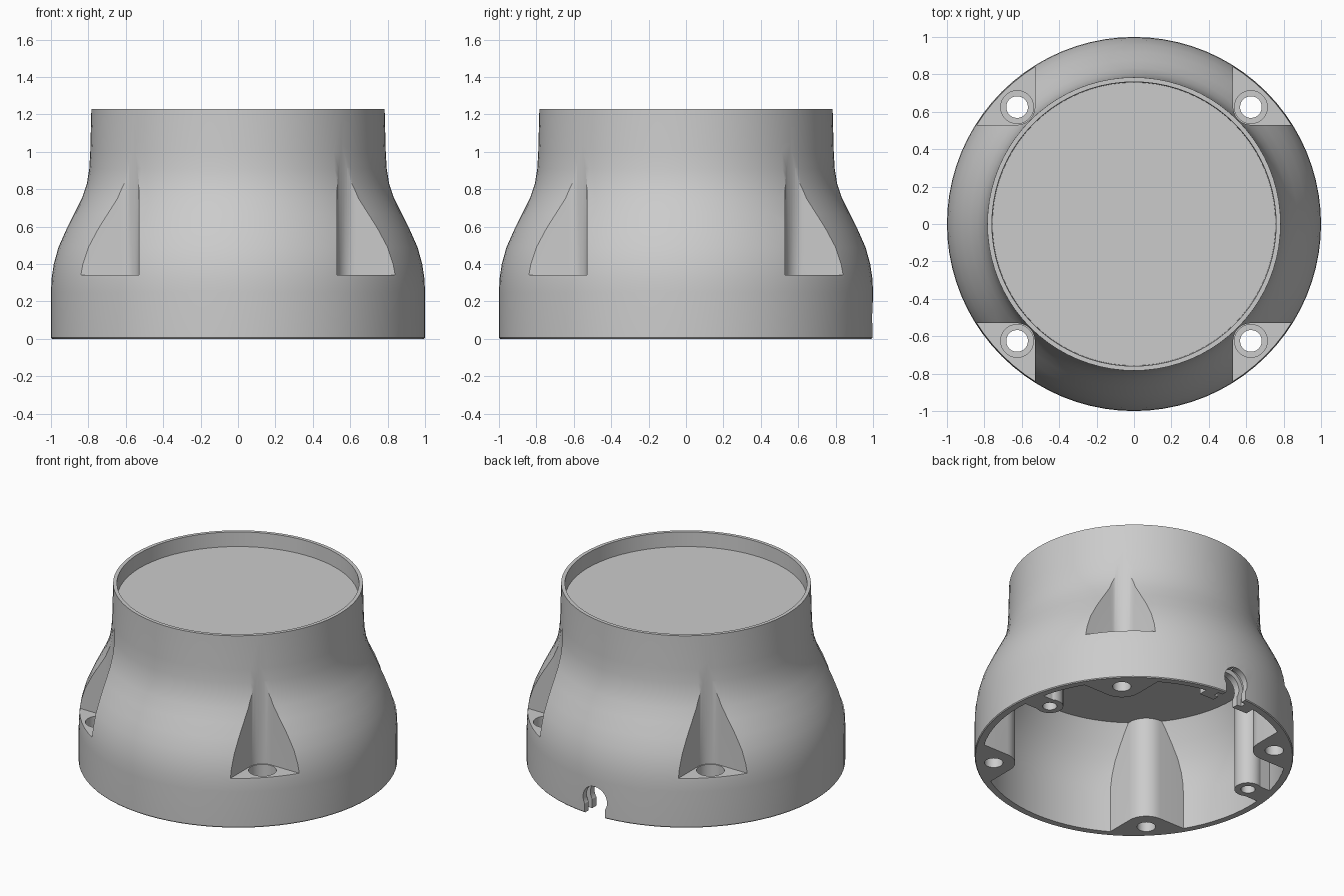
import bpy, bmesh, math
from math import pi, cos, sin

if "Cube" in bpy.data.objects:
    bpy.data.objects.remove(bpy.data.objects["Cube"])

SEG = 80
BOSS = 0.625          # corner screw position on both axes


def make(name, bm):
    bmesh.ops.recalc_face_normals(bm, faces=bm.faces)
    me = bpy.data.meshes.new(name)
    bm.to_mesh(me)
    bm.free()
    ob = bpy.data.objects.new(name, me)
    bpy.context.collection.objects.link(ob)
    return ob


def lathe(name, prof):
    """Closed solid of revolution from (radius, z) pairs, bottom to top."""
    bm = bmesh.new()
    rings = [[bm.verts.new((r * cos(2 * pi * i / SEG), r * sin(2 * pi * i / SEG), z))
              for i in range(SEG)] for r, z in prof]
    for a, b in zip(rings, rings[1:]):
        for i in range(SEG):
            j = (i + 1) % SEG
            bm.faces.new((a[i], a[j], b[j], b[i]))
    bm.faces.new(rings[0])
    bm.faces.new(rings[-1])
    return make(name, bm)


def prism(name, pts, z0, z1):
    bm = bmesh.new()
    face = bm.faces.new([bm.verts.new((x, y, z0)) for x, y in pts])
    ext = bmesh.ops.extrude_face_region(bm, geom=[face])['geom']
    bmesh.ops.translate(bm, vec=(0, 0, z1 - z0),
                        verts=[v for v in ext if isinstance(v, bmesh.types.BMVert)])
    return make(name, bm)


def disc(x, y, r, n=28):
    return [(x + r * cos(2 * pi * i / n), y + r * sin(2 * pi * i / n)) for i in range(n)]


def rect(x0, x1, y0, y1):
    return [(x0, y0), (x1, y0), (x1, y1), (x0, y1)]


def wedge(r, k):
    """Corner quadrant with its inner corner rounded around the screw axis."""
    e = BOSS - r
    pts = [(1.2, e)]
    pts += [(BOSS + r * cos(a), BOSS + r * sin(a))
            for a in (-pi / 2 - pi / 2 * i / 10 for i in range(11))]
    pts += [(e, 1.2), (1.2, 1.2)]
    c, s = round(cos(k * pi / 2)), round(sin(k * pi / 2))
    return [(c * x - s * y, s * x + c * y) for x, y in pts]


def tube_y(name, r, y0, y1, z):
    """Cylinder lying along y."""
    ob = prism(name, disc(0, 0, r), y0, y1)
    for v in ob.data.vertices:
        x, y, h = v.co
        v.co = (x, h, z + y)
    ob.data.flip_normals()
    return ob


def cut(target, tool):
    m = target.modifiers.new("cut", 'BOOLEAN')
    m.operation, m.object, m.solver = 'DIFFERENCE', tool, 'EXACT'
    bpy.context.view_layer.objects.active = target
    bpy.ops.object.modifier_apply(modifier=m.name)
    bpy.data.objects.remove(tool)


# outer shell with shallow recessed top
curve = [(1.0, 0.25), (0.997, 0.32), (0.985, 0.4), (0.96, 0.49), (0.92, 0.58),
         (0.875, 0.67), (0.835, 0.75), (0.808, 0.83), (0.795, 0.91), (0.79, 1.0)]
housing = lathe("housing", [(0.995, 0), (1.0, 0.006)] + curve + [(0.784, 1.23)])
cut(housing, lathe("top_recess", [(0.757, 1.13), (0.762, 1.3)]))

# cavity, reduced by the material left for bosses
CEIL = 0.71
inner = [(r - 0.048, z) for r, z in curve if z < CEIL]
cavity = lathe("cavity", [(0.952, -0.1)] + inner + [(0.805, CEIL)])
for k in range(4):
    cut(cavity, prism("corner_boss", wedge(0.135, k), -0.2, 1.0))
for s in (-1, 1):
    cut(cavity, prism("side_post", disc(s * 0.812, 0.145, 0.085), -0.2, 1.0))
    cut(cavity, prism("side_web", rect(*sorted((s * 0.812, s * 1.1)), 0.07, 0.22), -0.2, 1.0))
cut(cavity, prism("cable_pad", rect(-0.19, 0.19, 0.87, 1.1), -0.2, 0.27))
cut(housing, cavity)

# corner pockets with counterbored screw holes
for k in range(4):
    x, y = BOSS * (1 if k in (0, 3) else -1), BOSS * (1 if k < 2 else -1)
    cut(housing, prism("pocket", wedge(0.095, k), 0.34, 1.1))
    cut(housing, prism("counterbore", disc(x, y, 0.088), 0.26, 0.4))
    cut(housing, prism("screw_hole", disc(x, y, 0.058), -0.1, 0.4))

# blind holes in the side posts
for s in (-1, 1):
    cut(housing, prism("post_hole", disc(s * 0.812, 0.145, 0.045), -0.1, 0.4))

# rear cable notch with grommet groove
for r, w, y0, y1 in ((0.092, 0.078, 0.8, 1.1), (0.125, 0.11, 0.915, 0.955)):
    cut(housing, tube_y("notch_round", r, y0, y1, 0.11))
    cut(housing, prism("notch_slot", rect(-w, w, y0, y1), -0.1, 0.11))

bpy.ops.object.select_all(action='DESELECT')
housing.select_set(True)
bpy.context.view_layer.objects.active = housing
bpy.ops.object.shade_smooth_by_angle(angle=math.radians(30))
